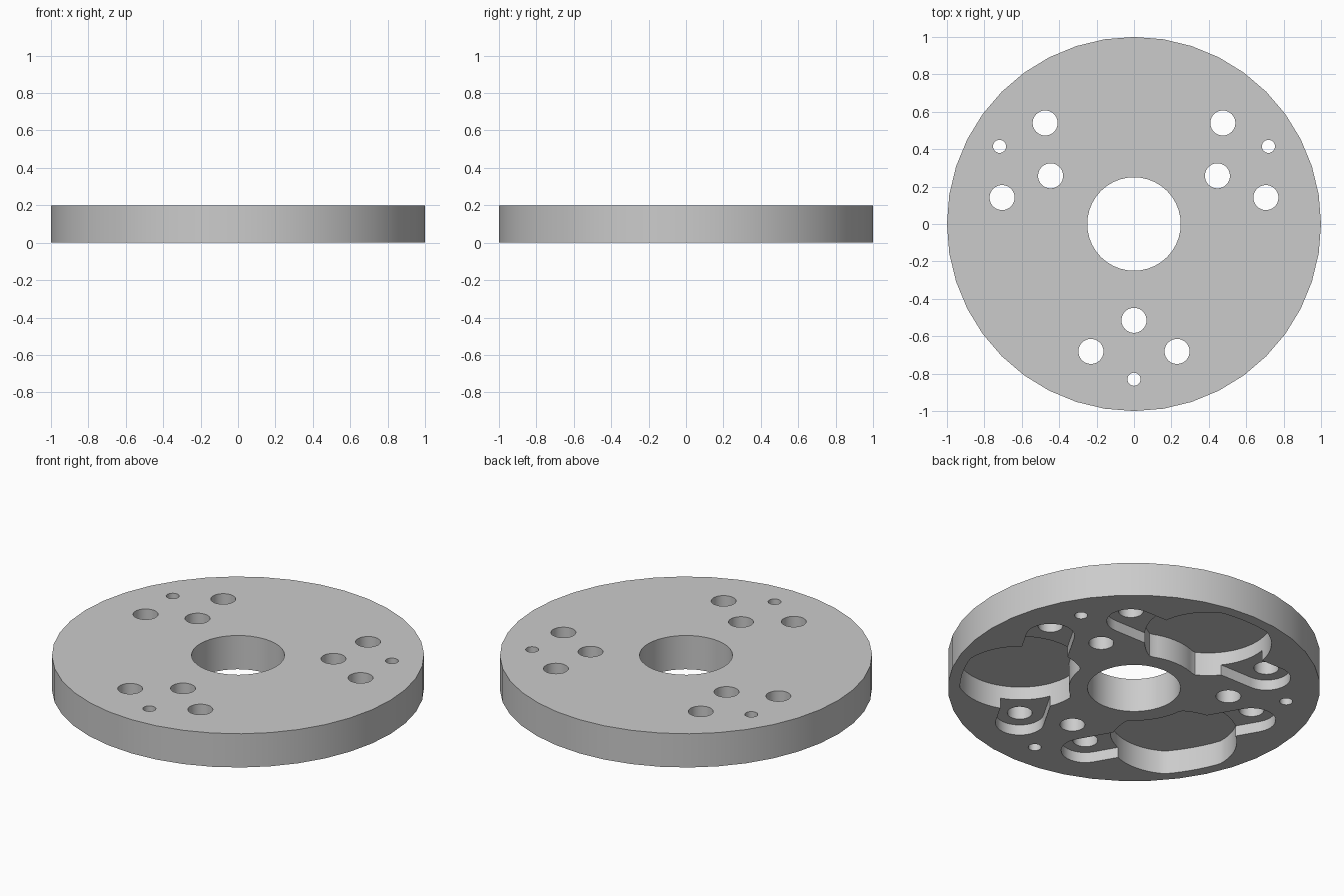
import bpy, bmesh
from math import sin, cos, pi, radians
from mathutils import Vector, Matrix

THICK = 0.2
SIDES = 40

cube = bpy.data.objects.get("Cube")
if cube:
    bpy.data.objects.remove(cube, do_unlink=True)

grey = bpy.data.materials.new("light_grey")
grey.use_nodes = True
colour = (0.6, 0.6, 0.6, 1)
grey.diffuse_color = colour
grey.node_tree.nodes["Principled BSDF"].inputs["Base Color"].default_value = colour


def circle(radius, x=0, y=0, sides=SIDES):
    return [Vector((x + radius * cos(2 * pi * i / sides),
                    y + radius * sin(2 * pi * i / sides))) for i in range(sides)]


def stadium(half, y, radius, steps=16):
    """Slot outline along x with round ends."""
    points = []
    for side, start in ((1, -pi / 2), (-1, pi / 2)):
        for i in range(steps + 1):
            a = start + pi * i / steps
            points.append(Vector((side * half + radius * cos(a), y + radius * sin(a))))
    return points


def prism(name, outline, bottom, top, turn=0):
    """Extrude a closed outline and turn it around the disc axis."""
    bm = bmesh.new()
    face = bm.faces.new([bm.verts.new((p.x, p.y, bottom)) for p in outline])
    extruded = bmesh.ops.extrude_face_region(bm, geom=[face])["geom"]
    bmesh.ops.translate(bm, vec=(0, 0, top - bottom),
                        verts=[v for v in extruded if isinstance(v, bmesh.types.BMVert)])
    bmesh.ops.rotate(bm, verts=bm.verts, matrix=Matrix.Rotation(turn, 3, "Z"))
    bmesh.ops.recalc_face_normals(bm, faces=bm.faces)
    mesh = bpy.data.meshes.new(name)
    bm.to_mesh(mesh)
    bm.free()
    mesh.materials.append(grey)
    obj = bpy.data.objects.new(name, mesh)
    bpy.context.collection.objects.link(obj)
    return obj


disc = prism("mounting_disc", circle(1), 0, THICK)


def cut(outline, depth, turn=0):
    """Cut an outline into the disc from below."""
    cutter = prism("cutter", outline, -0.05, depth, turn)
    cutter.hide_render = True
    bpy.ops.object.select_all(action="DESELECT")
    bpy.context.view_layer.objects.active = disc
    disc.select_set(True)
    mod = disc.modifiers.new("cut", "BOOLEAN")
    mod.operation = "DIFFERENCE"
    mod.solver = "EXACT"
    mod.object = cutter
    bpy.ops.object.modifier_apply(modifier=mod.name)
    bpy.data.objects.remove(cutter, do_unlink=True)


THROUGH = THICK + 0.05

# Central bore
cut(circle(0.25), THROUGH)

# Round body pocket, kept clear of the bore and the rim
body = [p.normalized() * min(max(p.length, 0.35), 0.935)
        for p in circle(0.34, 0, 0.62, 64)]

for k in range(3):
    turn = radians(120 * k)
    # Shallow ear slot and deep body pocket on the underside
    cut(stadium(0.475, 0.54, 0.13), 0.062, turn)
    cut(body, 0.14, turn)
    # Screw holes through the ears
    for side in (-1, 1):
        cut(circle(0.067, side * 0.475, 0.54), THROUGH, turn)
    # Single inner hole and small rim hole between the pockets
    cut(circle(0.067, 0, -0.515), THROUGH, turn)
    cut(circle(0.035, 0, -0.83, 24), THROUGH, turn)

bpy.ops.object.shade_smooth_by_angle(angle=radians(30))
